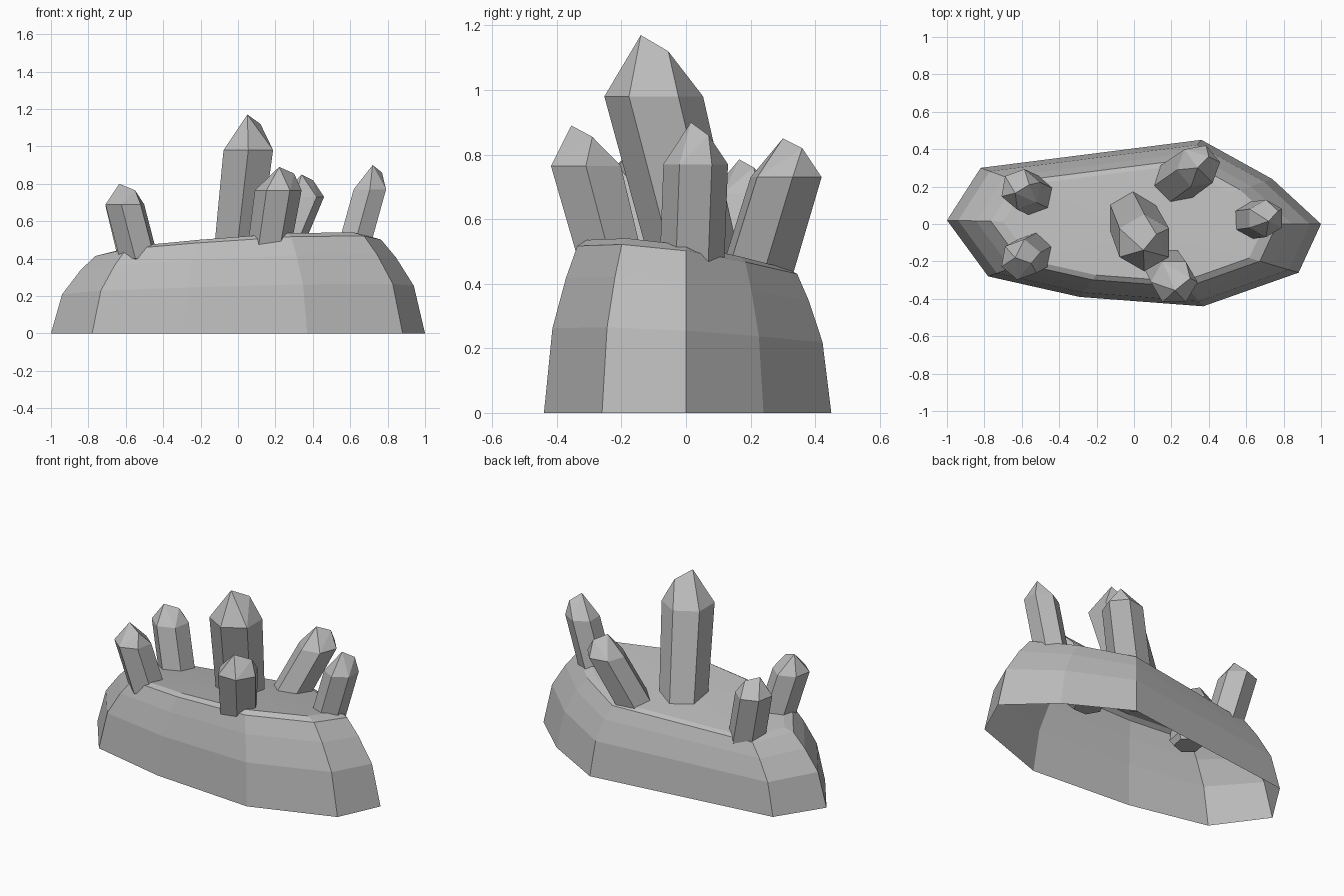
import bpy, bmesh, math
from mathutils import Vector

if "Cube" in bpy.data.objects:
    bpy.data.objects.remove(bpy.data.objects["Cube"], do_unlink=True)

stone = bpy.data.materials.new("stone grey")
stone.use_nodes = True
GREY = (0.5, 0.5, 0.5, 1)
stone.diffuse_color = GREY
stone.node_tree.nodes["Principled BSDF"].inputs["Base Color"].default_value = GREY


def finish(bm, name):
    mesh = bpy.data.meshes.new(name)
    bm.to_mesh(mesh)
    bm.free()
    mesh.materials.append(stone)
    obj = bpy.data.objects.new(name, mesh)
    bpy.context.collection.objects.link(obj)


# Rock: one outline stepped inwards up a tilted profile, open underneath
outline = [(-1, .02), (-.78, -.28), (-.29, -.39), (.37, -.44), (.88, -.26),
           (1, 0), (.74, .24), (.36, .45), (-.82, .30)]
profile = [(1, 0), (.94, .49), (.845, .78), (.765, .965), (.70, 1)]
bm = bmesh.new()
rings = [[bm.verts.new((x * s, y * s, h * (.475 + .045 * x - .1 * y)))
          for x, y in outline] for s, h in profile]
count = len(outline)
for low, high in zip(rings, rings[1:]):
    for i in range(count):
        j = (i + 1) % count
        bm.faces.new((low[i], low[j], high[j], high[i]))
centre = bm.verts.new((.05, -.05, .49))
for i in range(count):
    bm.faces.new((rings[-1][i], rings[-1][(i + 1) % count], centre))
finish(bm, "rock_base")


# Crystals: tapered leaning hexagonal prisms with an off-centre point
def crystal(name, base, base_r, shoulder, shoulder_r, tip, facet, turn):
    base, shoulder = Vector(base), Vector(shoulder)
    root = base.lerp(shoulder, -.3)
    bm = bmesh.new()
    for c, r in ((root, base_r * .75), (base.lerp(shoulder, -.15), base_r),
                 (shoulder, shoulder_r)):
        for k in range(6):
            a = math.radians(turn + 60 * k)
            bm.verts.new(c + Vector((math.cos(a) * r, math.sin(a) * r, 0)))
    bm.verts.new(tip)
    bm.verts.new(facet)
    bmesh.ops.convex_hull(bm, input=bm.verts[:])
    bmesh.ops.dissolve_limit(bm, angle_limit=math.radians(3),
                             verts=bm.verts[:], edges=bm.edges[:])
    finish(bm, name)


crystal("main_crystal", (0, .02, .5), .14, (.055, -.10, .98), .153,
        (.05, -.14, 1.17), (.12, -.055, 1.12), 30)
crystal("front_crystal", (.17, -.235, .48), .115, (.215, -.31, .765), .125,
        (.22, -.355, .89), (.30, -.29, .855), 0)
crystal("left_crystal", (.63, .02, .5), .10, (.705, .03, .77), .10,
        (.72, .015, .90), (.77, .07, .86), 30)
crystal("back_crystal", (.225, .225, .45), .12, (.345, .31, .73), .117,
        (.34, .30, .85), (.40, .36, .82), 10)
crystal("front_right_crystal", (-.54, -.155, .44), .11, (-.605, -.19, .69), .11,
        (-.635, -.18, .80), (-.55, -.21, .765), 20)
crystal("back_right_crystal", (-.54, .155, .41), .11, (-.605, .185, .68), .11,
        (-.635, .165, .785), (-.56, .21, .76), 20)
